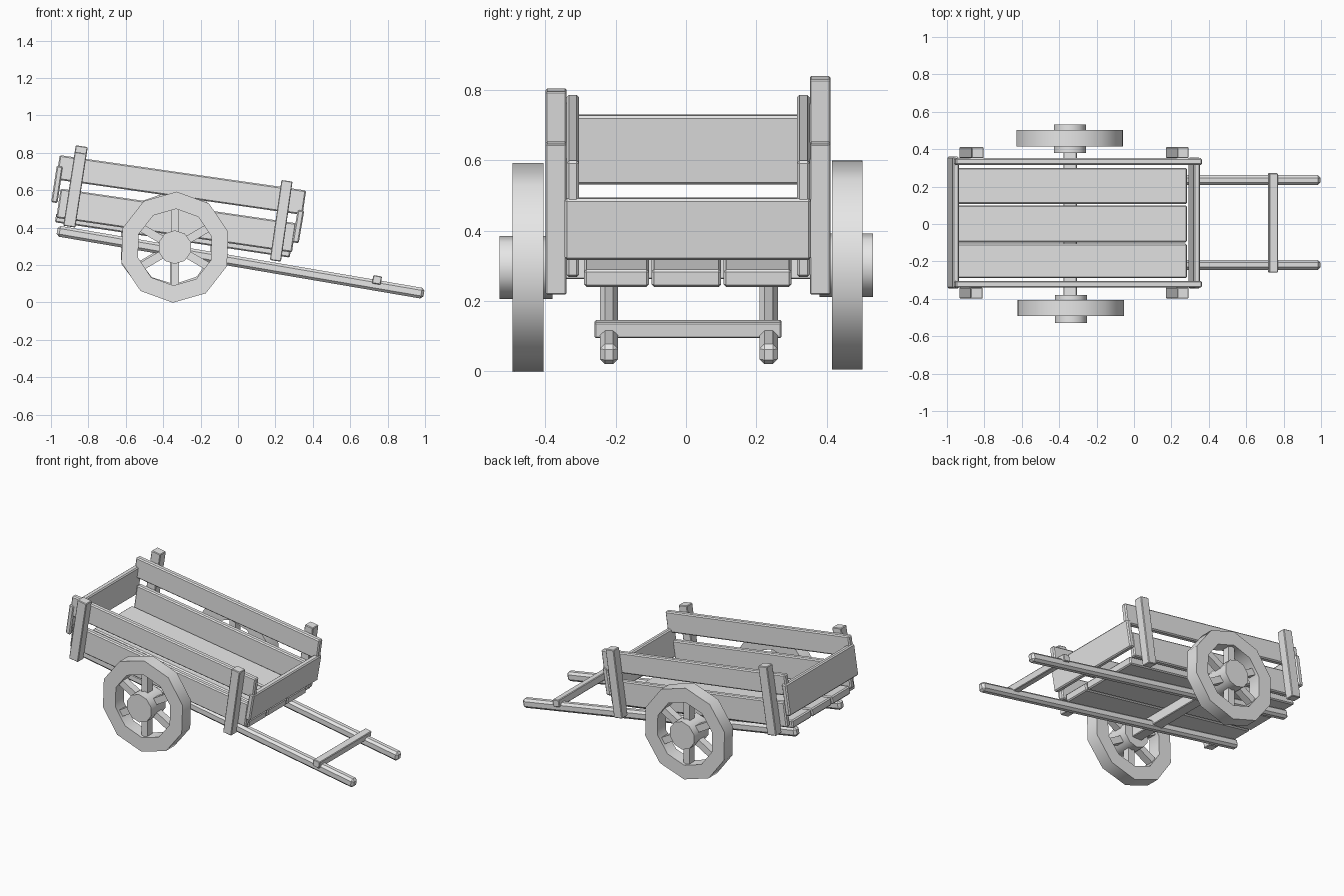
import bpy, bmesh, math
from mathutils import Matrix, Vector

if "Cube" in bpy.data.objects:
    bpy.data.objects.remove(bpy.data.objects["Cube"])

wood = bpy.data.materials.new("plain_grey")
wood.diffuse_color = (0.8, 0.8, 0.8, 1)
wood.use_nodes = True
wood.node_tree.nodes["Principled BSDF"].inputs["Base Color"].default_value = wood.diffuse_color


def finish(name, bm, bevel=0.0, smooth=False):
    if bevel:
        bmesh.ops.bevel(bm, geom=bm.edges[:], offset=bevel, segments=1, affect='EDGES')
    bmesh.ops.recalc_face_normals(bm, faces=bm.faces[:])
    me = bpy.data.meshes.new(name)
    bm.to_mesh(me)
    bm.free()
    me.materials.append(wood)
    ob = bpy.data.objects.new(name, me)
    bpy.context.collection.objects.link(ob)
    if smooth:
        bpy.ops.object.select_all(action='DESELECT')
        ob.select_set(True)
        bpy.context.view_layer.objects.active = ob
        bpy.ops.object.shade_smooth_by_angle(angle=math.radians(40))
    return ob


def add_beam(bm, a, b, width, y0, y1):
    """Box along the x-z line a-b, 'width' across it, from y0 to y1."""
    a, b = Vector(a), Vector(b)
    d, c = b - a, (a + b) / 2
    m = (Matrix.Translation((c.x, (y0 + y1) / 2, c.y))
         @ Matrix.Rotation(-math.atan2(d.y, d.x), 4, 'Y')
         @ Matrix.Diagonal((d.length, abs(y1 - y0), width, 1)))
    bmesh.ops.create_cube(bm, size=1, matrix=m)


def beam(name, a, b, width, y0, y1, bevel=0.007):
    bm = bmesh.new()
    add_beam(bm, a, b, width, y0, y1)
    return finish(name, bm, bevel)


# floor planks
for i, (y0, y1) in enumerate([(-0.29, -0.105), (-0.098, 0.1), (0.107, 0.3)]):
    beam(f"floor_plank_{i + 1}", (-0.975, 0.453), (0.28, 0.264), 0.05, y0, y1)

# side boards, posts and shafts on both sides
for side, s, rear_top in (("right", -1, 0.80), ("left", 1, 0.835)):
    off = 0.006
    y0, y1 = s * 0.31 + off, s * 0.346 + off
    beam(f"upper_side_board_{side}", (-0.963, 0.722), (0.355, 0.533), 0.132, y0, y1)
    beam(f"lower_side_board_{side}", (-0.96, 0.53), (0.30, 0.345), 0.158, y0, y1)
    p0, p1 = s * 0.346 + off, s * 0.405 + off
    dx = (rear_top - 0.405) * 0.155
    beam(f"rear_post_{side}", (-0.902, 0.405), (-0.902 + dx, rear_top), 0.065, p0, p1, 0.004)
    beam(f"front_post_{side}", (0.20, 0.222), (0.262, 0.65), 0.06, p0, p1, 0.004)
    q = s * 0.227 + 0.008
    beam(f"shaft_{side}", (-0.967, 0.382), (0.994, 0.047), 0.058, q - 0.026, q + 0.026, 0.014)

# end boards
beam("front_board", (0.307, 0.319), (0.337, 0.493), 0.035, -0.345, 0.355)
beam("tail_board", (-0.982, 0.533), (-0.952, 0.729), 0.034, -0.345, 0.36)

# handle bar between the shafts
beam("handle_bar", (0.72, 0.124), (0.766, 0.116), 0.045, -0.26, 0.272, 0.004)

# axle
beam("axle", (-0.378, 0.297), (-0.306, 0.297), 0.07, -0.42, 0.42, 0.004)


def wheel(side, x, z, y0, y1, hub0, hub1, turn):
    n = 10
    # rim: a four-point profile swept around the axle
    bm = bmesh.new()
    rings = []
    for r, y in ((0.297, y0), (0.297, y1), (0.205, y1), (0.205, y0)):
        rings.append([bm.verts.new((x + r * math.cos(turn + math.tau * k / n), y,
                                    z + r * math.sin(turn + math.tau * k / n)))
                      for k in range(n)])
    for j in range(4):
        p, q = rings[j], rings[(j + 1) % 4]
        for k in range(n):
            m = (k + 1) % n
            bm.faces.new((p[k], p[m], q[m], q[k]))
    finish(f"wheel_rim_{side}", bm, smooth=True)
    # hub
    bm = bmesh.new()
    bmesh.ops.create_cone(bm, cap_ends=True, segments=n, radius1=0.09, radius2=0.09,
                          depth=abs(hub1 - hub0),
                          matrix=Matrix.Translation((x, (hub0 + hub1) / 2, z))
                          @ Matrix.Rotation(math.pi / 2, 4, 'X'))
    finish(f"wheel_hub_{side}", bm, smooth=True)
    # six spokes
    bm = bmesh.new()
    yc = (y0 + y1) / 2
    for k in range(6):
        a = math.radians(90 + 60 * k)
        c, s = math.cos(a), math.sin(a)
        add_beam(bm, (x + 0.05 * c, z + 0.05 * s), (x + 0.225 * c, z + 0.225 * s),
                 0.043, yc - 0.024, yc + 0.024)
    finish(f"wheel_spokes_{side}", bm)


wheel("right", -0.338, 0.295, -0.493, -0.406, -0.53, -0.38, math.radians(16))
wheel("left", -0.343, 0.302, 0.415, 0.502, 0.38, 0.532, math.radians(19))
